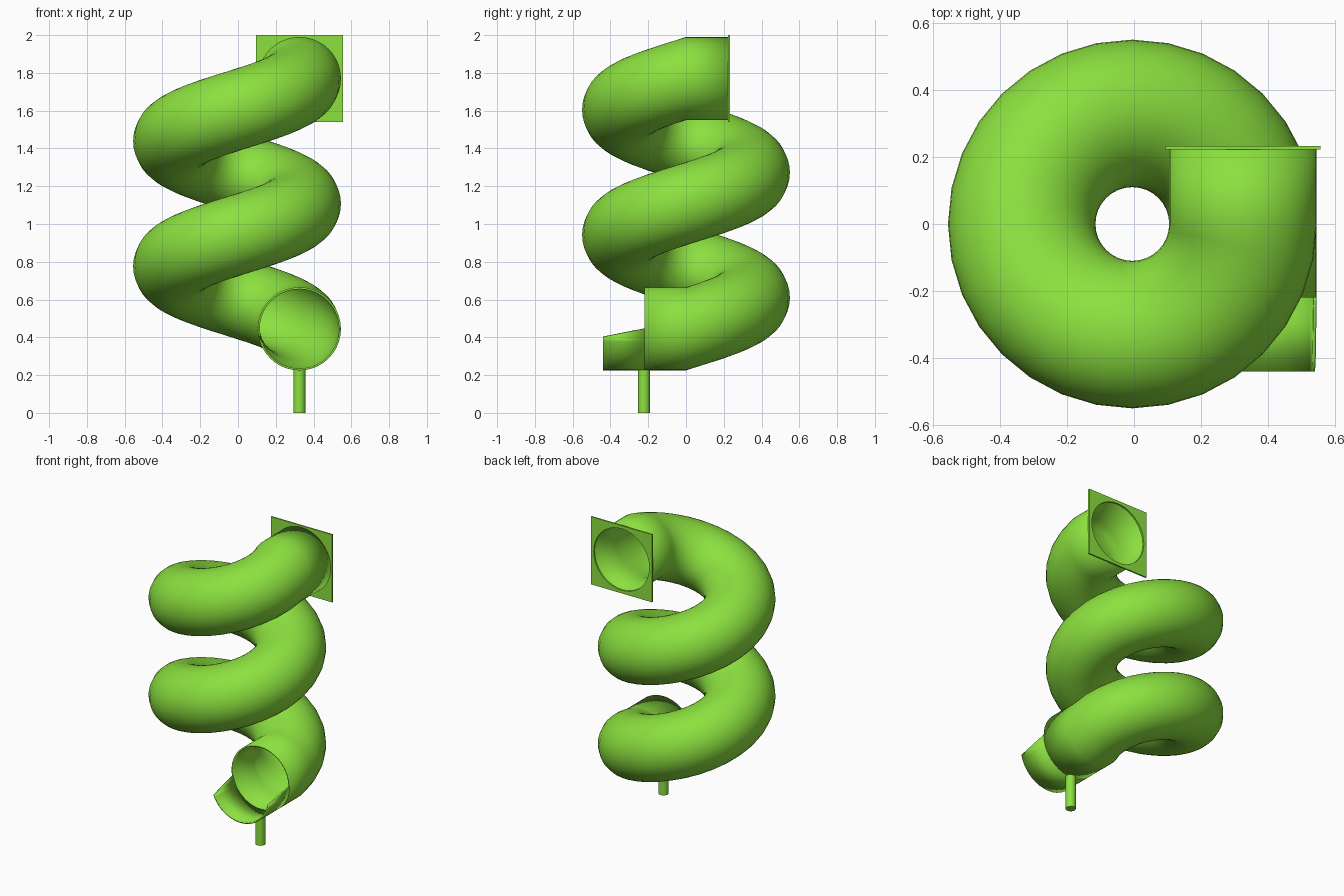
import bpy, bmesh, math
from mathutils import Vector

if "Cube" in bpy.data.objects:
    bpy.data.objects.remove(bpy.data.objects["Cube"])

CX = -0.005            # helix axis x
R, r = 0.33, 0.22      # coil radius, tube radius
WALL = 0.01
Z0, Z1 = 0.445, 1.77   # tube centre height at exit and entrance
TURNS, STEPS, SIDES = 2, 32, 40
PX = CX + R            # x of the straight end pieces

green = bpy.data.materials.new("slide green")
green.diffuse_color = (0.26, 0.75, 0.05, 1)
green.use_nodes = True
green.node_tree.nodes["Principled BSDF"].inputs["Base Color"].default_value = green.diffuse_color


def finish(name, bm, smooth=True):
    me = bpy.data.meshes.new(name)
    bm.to_mesh(me)
    bm.free()
    me.materials.append(green)
    ob = bpy.data.objects.new(name, me)
    bpy.context.collection.objects.link(ob)
    bpy.ops.object.select_all(action='DESELECT')
    bpy.context.view_layer.objects.active = ob
    ob.select_set(True)
    if smooth:
        bpy.ops.object.shade_smooth_by_angle(angle=math.radians(35))
    return ob


def tube(sections):
    """Loft upright rings; each section is (centre, radial direction)."""
    bm = bmesh.new()
    rings = []
    for c, d in sections:
        ring = []
        for j in range(SIDES):
            t = math.tau * j / SIDES
            ring.append(bm.verts.new(c + d * (r * math.cos(t)) + Vector((0, 0, r * math.sin(t)))))
        rings.append(ring)
    for a, b in zip(rings, rings[1:]):
        for j in range(SIDES):
            k = (j + 1) % SIDES
            bm.faces.new((a[j], b[j], b[k], a[k]))
    return bm


def thicken(ob):
    m = ob.modifiers.new("wall", 'SOLIDIFY')
    m.thickness = WALL
    m.offset = -1


X = Vector((1, 0, 0))

# spiral tube with straight ends
path = [(Vector((PX, -0.22, Z0)), X)]
n = TURNS * STEPS
for i in range(n + 1):
    a = math.tau * i / STEPS
    d = Vector((math.cos(a), math.sin(a), 0))
    path.append((Vector((CX, 0, Z0 + (Z1 - Z0) * i / n)) + d * R, d))
path.append((Vector((PX, 0.222, Z1)), X))
thicken(finish("spiral_tube", tube(path)))

# open exit trough: tube cut by a tilted plane
bm = tube([(Vector((PX, -0.44, Z0)), X), (Vector((PX, -0.22, Z0)), X)])
p = Vector((PX + r, -0.44, 0.402))
normal = Vector((-0.042 / 0.44, -0.045 / 0.22, 1)).normalized()
bmesh.ops.bisect_plane(bm, geom=bm.verts[:] + bm.edges[:] + bm.faces[:],
                       plane_co=p, plane_no=normal, clear_outer=True)
thicken(finish("exit_trough", bm))

# square entrance plate with a round hole
bm = bmesh.new()
N, H = 40, 0.231
layers = []
for y in (0.222, 0.232):
    inner, outer = [], []
    for j in range(N):
        t = math.tau * j / N
        c, s = math.cos(t), math.sin(t)
        k = H / max(abs(c), abs(s))
        inner.append(bm.verts.new((PX + (r - WALL) * c, y, Z1 + (r - WALL) * s)))
        outer.append(bm.verts.new((PX + k * c, y, Z1 + k * s)))
    layers.append((inner, outer))
(i0, o0), (i1, o1) = layers
for a, b in ((i0, o0), (o0, o1), (o1, i1), (i1, i0)):
    for j in range(N):
        k = (j + 1) % N
        bm.faces.new((a[j], b[j], b[k], a[k]))
bmesh.ops.recalc_face_normals(bm, faces=bm.faces[:])
finish("entrance_plate", bm, smooth=False)

# support post under the exit
bm = bmesh.new()
bmesh.ops.create_cone(bm, cap_ends=True, segments=20, radius1=0.032, radius2=0.032, depth=0.23)
bmesh.ops.translate(bm, verts=bm.verts[:], vec=(PX, -0.222, 0.115))
finish("support_post", bm)
